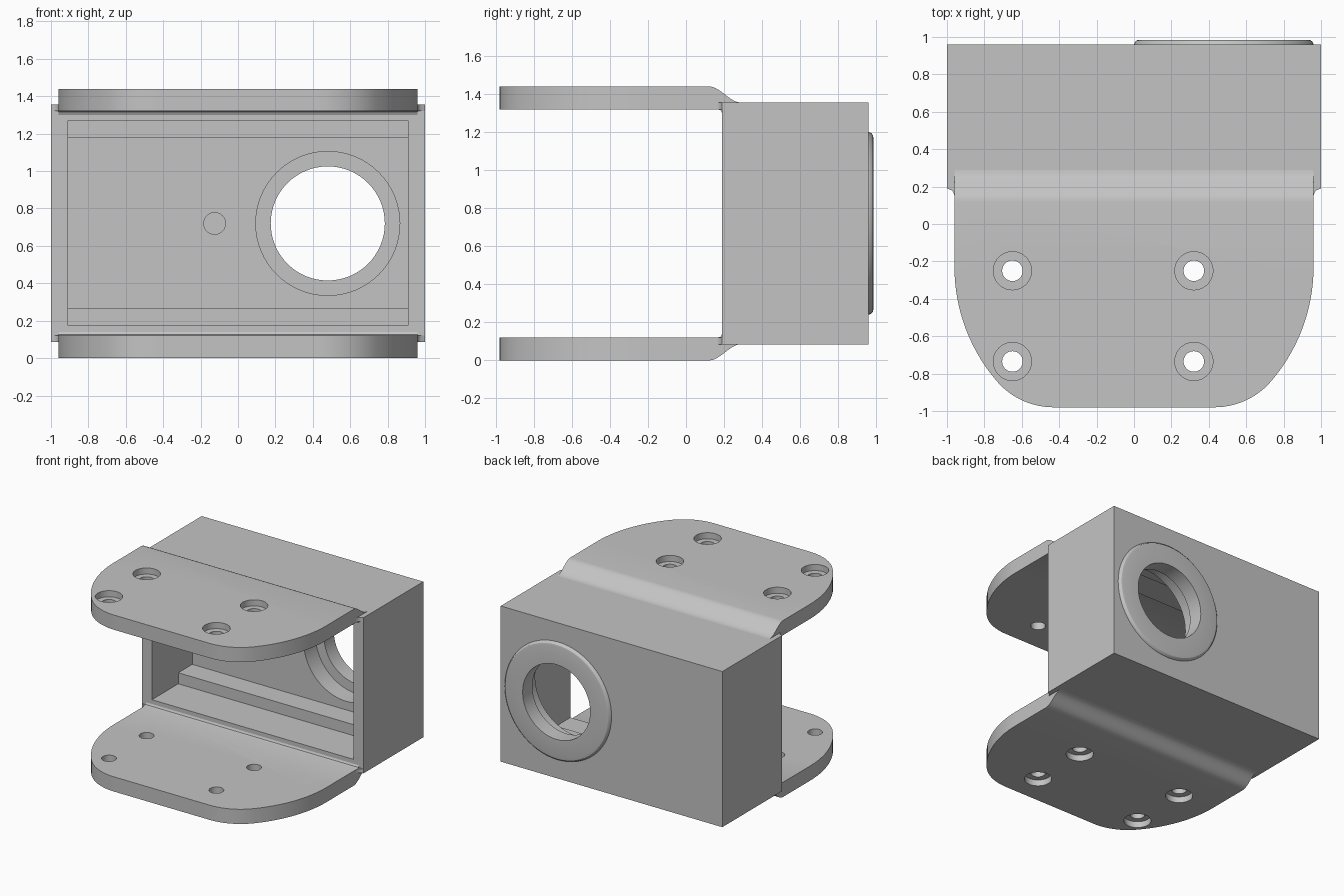
import bpy, bmesh
from math import pi, cos, sin, radians
from mathutils import Matrix, Vector

cube = bpy.data.objects.get("Cube")
if cube:
    bpy.data.objects.remove(cube, do_unlink=True)

GREY = (0.55, 0.55, 0.55, 1)
grey = bpy.data.materials.new("plain_grey")
grey.use_nodes = True
grey.diffuse_color = GREY
grey.node_tree.nodes["Principled BSDF"].inputs["Base Color"].default_value = GREY

MID = 0.72  # height of the symmetry plane


def finish(bm, name):
    bmesh.ops.recalc_face_normals(bm, faces=bm.faces)
    mesh = bpy.data.meshes.new(name)
    bm.to_mesh(mesh)
    bm.free()
    mesh.materials.append(grey)
    obj = bpy.data.objects.new(name, mesh)
    bpy.context.collection.objects.link(obj)
    return obj


def box(name, x, y, z):
    bm = bmesh.new()
    bmesh.ops.create_cube(bm, size=1)
    for v in bm.verts:
        v.co = [lo + (c + 0.5) * (hi - lo) for c, (lo, hi) in zip(v.co, (x, y, z))]
    return finish(bm, name)


def prism(name, points, lo, hi, axis):
    """Extrude a (y, z) profile along x, or an (x, y) outline along z."""
    bm = bmesh.new()
    place = (lambda p: (lo, *p)) if axis == "x" else (lambda p: (*p, lo))
    face = bm.faces.new([bm.verts.new(place(p)) for p in points])
    new = bmesh.ops.extrude_face_region(bm, geom=[face])["geom"]
    shift = Vector((hi - lo, 0, 0) if axis == "x" else (0, 0, hi - lo))
    bmesh.ops.translate(bm, vec=shift, verts=[g for g in new if isinstance(g, bmesh.types.BMVert)])
    return finish(bm, name)


def cylinder(radius, centre, depth, axis, segments=64):
    bm = bmesh.new()
    turn = Matrix.Rotation(pi / 2, 4, "X") if axis == "y" else Matrix()
    bmesh.ops.create_cone(bm, cap_ends=True, segments=segments, radius1=radius,
                          radius2=radius, depth=depth,
                          matrix=Matrix.Translation(centre) @ turn)
    return finish(bm, "cutter")


def boolean(obj, tool, operation="DIFFERENCE"):
    tool.hide_render = True
    mod = obj.modifiers.new("cut", "BOOLEAN")
    mod.operation, mod.object, mod.solver = operation, tool, "EXACT"
    bpy.context.view_layer.objects.active = obj
    bpy.ops.object.modifier_apply(modifier=mod.name)
    bpy.data.objects.remove(tool, do_unlink=True)


def mirror_down(obj, name):
    """Copy a part to the other side of the symmetry plane."""
    mesh = obj.data.copy()
    mesh.transform(Matrix.Translation((0, 0, 2 * MID)) @ Matrix.Diagonal((1, 1, -1, 1)))
    mesh.flip_normals()
    copy = bpy.data.objects.new(name, mesh)
    bpy.context.collection.objects.link(copy)
    return copy


# Housing: open-fronted box with a stepped cavity
housing = box("housing", (-1, 1), (0.19, 0.96), (0.085, 1.355))
boolean(housing, box("cutter", (-0.91, 0.91), (0, 0.53), (0.175, 1.27)))
boolean(housing, box("cutter", (-0.91, 0.91), (0.4, 0.71), (0.265, 1.18)))

# Large port with an inner counterbore, and a small blind hole
PORT_X = 0.48
boolean(housing, cylinder(0.385, (PORT_X, 0.66, MID), 0.4, "y"))
boolean(housing, cylinder(0.305, (PORT_X, 0.9, MID), 0.5, "y"))
boolean(housing, cylinder(0.058, (-0.125, 0.7, MID), 0.2, "y", 32))

# Raised rounded collar round the port at the back
bm = bmesh.new()
ring = [(0.305, 0.96), (0.305, 0.985), (0.45, 0.985), (0.465, 0.982), (0.475, 0.973), (0.48, 0.96)]
verts = [bm.verts.new((PORT_X + r, y, MID)) for r, y in ring]
edges = [bm.edges.new((a, b)) for a, b in zip(verts, verts[1:])]
bmesh.ops.spin(bm, geom=verts + edges, cent=(PORT_X, 0, MID), axis=(0, 1, 0),
               angle=2 * pi, steps=64)
bmesh.ops.remove_doubles(bm, verts=bm.verts, dist=0.0005)
collar = finish(bm, "port_collar")

# Flange side profile with an S-shaped joggle onto the housing
STEPS = 10
profile = [(-1.1, 1.32), (0.165, 1.32), (0.182, 1.315), (0.19, 1.3), (0.19, 1.355)]
for i in range(STEPS + 1):
    t = i / STEPS
    profile.append((0.29 - 0.17 * t, 1.3975 - 0.0425 * cos(pi * t)))
profile.append((-1.1, 1.44))
upper = prism("upper_flange", profile, -1.1, 1.1, "x")


# Flange plan outline: a wide arc flowing into a tighter corner arc
def arc(cx, cy, r, start, end, n=14):
    angles = [radians(start + (end - start) * i / n) for i in range(n + 1)]
    return [(cx + r * cos(a), cy + r * sin(a)) for a in angles]


half = [(0.96, 0.4)] + arc(0.024, -0.23, 0.936, 0, -40.8) + arc(0.43, -0.58, 0.4, -40.8, -90)[1:]
outline = half + [(-x, y) for x, y in reversed(half)]
boolean(upper, prism("cutter", outline, 1, 2, "z"), "INTERSECT")

# Screw holes, counterbored from the outside
for x in (-0.65, 0.32):
    for y in (-0.25, -0.735):
        boolean(upper, cylinder(0.055, (x, y, 1.4), 0.4, "z", 32))
        boolean(upper, cylinder(0.102, (x, y, 1.49), 0.2, "z", 40))

lower = mirror_down(upper, "lower_flange")

# Small fillets where the flange sides meet the housing
fillets = []
for side, label in ((1, "left"), (-1, "right")):
    corner = [(0.96, 0.19), (1, 0.19), (0.976, 0.18), (0.965, 0.168), (0.96, 0.15)]
    top = prism("upper_fillet_" + label, [(side * x, y) for x, y in corner], 1.32, 1.355, "z")
    fillets += [top, mirror_down(top, "lower_fillet_" + label)]

# Smooth curved walls, keep edges sharp
bpy.ops.object.select_all(action="DESELECT")
for obj in [housing, collar, upper, lower] + fillets:
    obj.data.materials.clear()
    obj.data.materials.append(grey)
    obj.select_set(True)
bpy.context.view_layer.objects.active = housing
bpy.ops.object.shade_smooth_by_angle(angle=radians(30))
